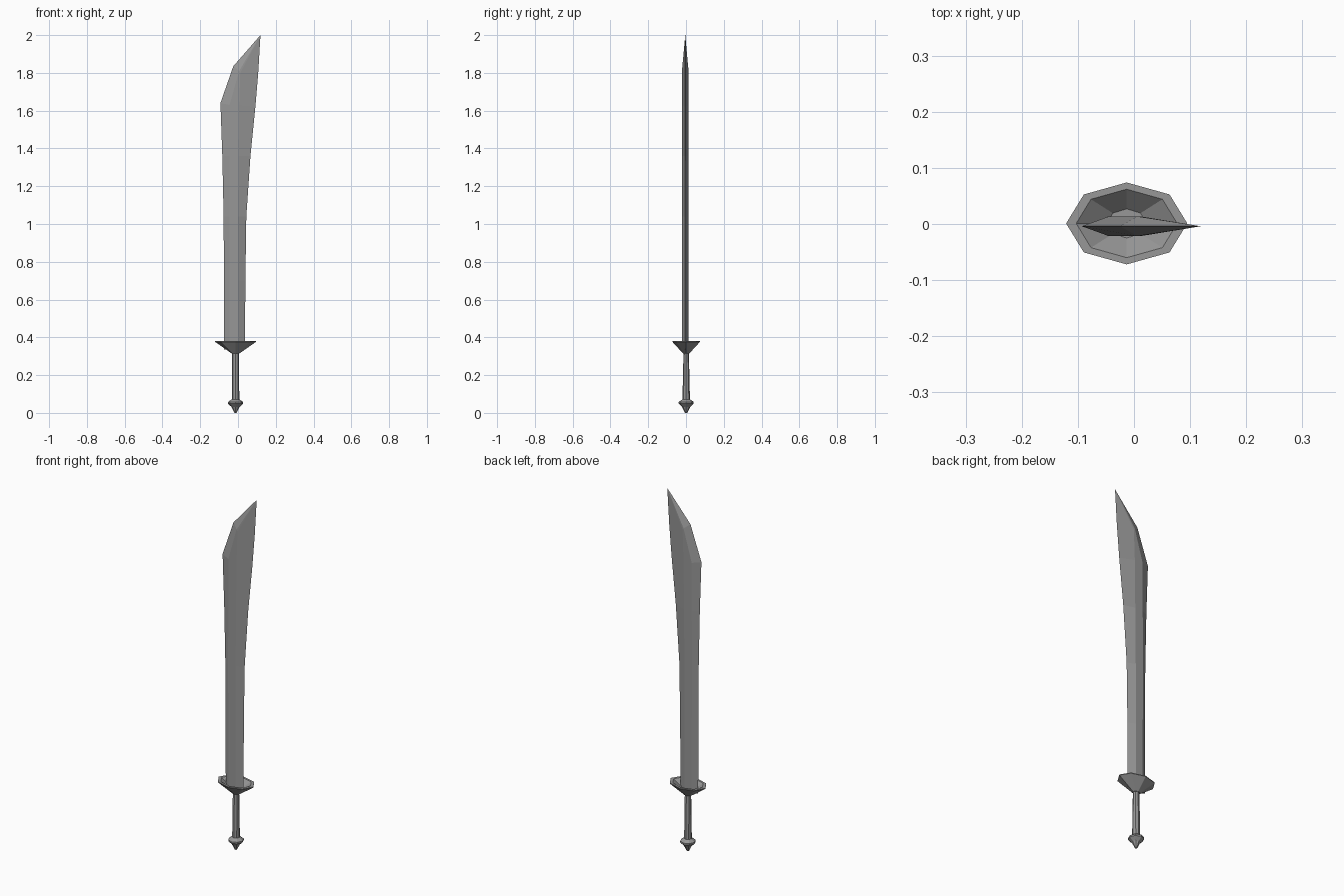
import bpy, bmesh
from math import cos, sin, pi

if "Cube" in bpy.data.objects:
    bpy.data.objects.remove(bpy.data.objects["Cube"])

CX, CY = -0.013, 0.001      # hilt axis
BLADE_Y, HALF = -0.004, 0.0175

# Dark steel for every part
steel = bpy.data.materials.new("dark_steel")
steel.diffuse_color = (0.31, 0.31, 0.31, 1)
steel.use_nodes = True
steel.node_tree.nodes["Principled BSDF"].inputs["Base Color"].default_value = steel.diffuse_color


def finish(name, bm):
    bmesh.ops.remove_doubles(bm, verts=bm.verts, dist=1e-5)
    bmesh.ops.recalc_face_normals(bm, faces=bm.faces)
    mesh = bpy.data.meshes.new(name)
    bm.to_mesh(mesh)
    bm.free()
    mesh.materials.append(steel)
    obj = bpy.data.objects.new(name, mesh)
    bpy.context.collection.objects.link(obj)
    return obj


def loft(name, rings):
    """Join equal-length rings of points with quads and cap both ends."""
    bm = bmesh.new()
    rows = [[bm.verts.new(p) for p in ring] for ring in rings]
    n = len(rows[0])
    for lo, hi in zip(rows, rows[1:]):
        for i in range(n):
            j = (i + 1) % n
            bm.faces.new((lo[i], lo[j], hi[j], hi[i]))
    bm.faces.new(rows[0][::-1])
    bm.faces.new(rows[-1])
    return finish(name, bm)


def octagon(rx, ry, z):
    return [(CX + rx * cos(i * pi / 4), CY + ry * sin(i * pi / 4), z) for i in range(8)]


# Pommel: faceted knob with a blunt lower point
loft("pommel", [octagon(r, r, z) for r, z in
                [(0.006, 0), (0.022, 0.032), (0.04, 0.049), (0.04, 0.058), (0.02, 0.072)]])

# Grip: slightly tapered octagonal rod
loft("grip", [octagon(0.02, 0.02, 0.065), octagon(0.018, 0.014, 0.33)])

# Guard: oval cup flaring upward with a hollow top
loft("guard", [octagon(rx, ry, z) for rx, ry, z in
               [(0.021, 0.017, 0.315), (0.108, 0.073, 0.376), (0.108, 0.073, 0.38),
                (0.09, 0.061, 0.38), (0.035, 0.026, 0.345)]])

# Blade: (x, z) of back edge, two ridges and cutting edge at each station
stations = [
    [(-0.073, 0.335), (-0.045, 0.335), (0.0, 0.335), (0.037, 0.335)],
    [(-0.0745, 0.70), (-0.045, 0.70), (0.0, 0.70), (0.039, 0.70)],
    [(-0.076, 1.04), (-0.046, 1.04), (0.0, 1.04), (0.044, 1.04)],
    [(-0.083, 1.36), (-0.045, 1.36), (0.003, 1.36), (0.066, 1.36)],
    [(-0.093, 1.64), (-0.045, 1.63), (0.006, 1.63), (0.092, 1.62)],
    [(-0.025, 1.835), (0.006, 1.81), (0.012, 1.80), (0.107, 1.80)],
    [(0.119, 2.0)] * 4,
]
rings = []
for k, (back, r1, r2, edge) in enumerate(stations):
    h = 0 if k == len(stations) - 1 else HALF
    rings.append([(p[0], BLADE_Y + s * h, p[1]) for p, s in
                  [(back, 0), (r1, -1), (r2, -1), (edge, 0), (r2, 1), (r1, 1)]])
loft("blade", rings)
